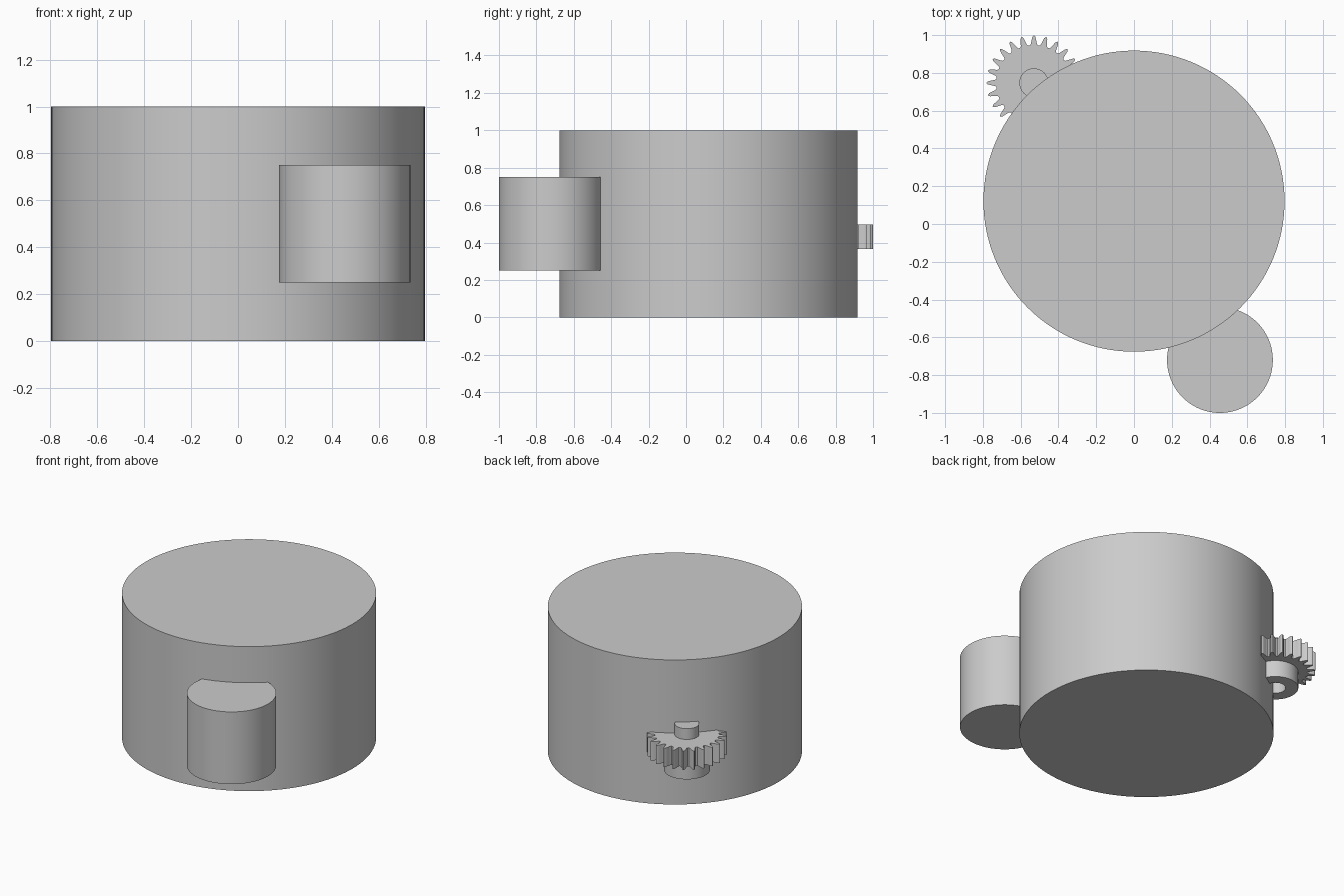
import bpy, bmesh, math

old = bpy.data.objects.get("Cube")
if old:
    bpy.data.objects.remove(old, do_unlink=True)

grey = bpy.data.materials.new("plain_grey")
grey.use_nodes = True
GREY = (0.6, 0.6, 0.6, 1)
grey.diffuse_color = GREY
grey.node_tree.nodes["Principled BSDF"].inputs["Base Color"].default_value = GREY


def finish(name, bm, location):
    bmesh.ops.recalc_face_normals(bm, faces=bm.faces)
    mesh = bpy.data.meshes.new(name)
    bm.to_mesh(mesh)
    bm.free()
    mesh.materials.append(grey)
    obj = bpy.data.objects.new(name, mesh)
    obj.location = location
    bpy.context.collection.objects.link(obj)
    bpy.ops.object.select_all(action="DESELECT")
    obj.select_set(True)
    bpy.context.view_layer.objects.active = obj
    bpy.ops.object.shade_smooth_by_angle(angle=math.radians(30))
    return obj


def lathe(name, profile, location, sides):
    """Revolve (radius, height) points about z; the ends are capped."""
    bm = bmesh.new()
    rings = []
    for r, z in profile:
        angles = [math.tau * i / sides for i in range(sides)]
        rings.append([bm.verts.new((r * math.cos(a), r * math.sin(a), z)) for a in angles])
    for low, high in zip(rings, rings[1:]):
        for i in range(sides):
            j = (i + 1) % sides
            bm.faces.new((low[i], low[j], high[j], high[i]))
    bm.faces.new(rings[0])
    bm.faces.new(rings[-1])
    return finish(name, bm, location)


def gear(name, teeth, tooth, bottom, top, location):
    """Repeat one tooth outline (pitch fraction, radius) and extrude it."""
    bm = bmesh.new()
    outline = []
    for i in range(teeth):
        for offset, r in tooth:
            a = math.tau * (i + offset) / teeth
            outline.append(bm.verts.new((r * math.cos(a), r * math.sin(a), bottom)))
    base = bm.faces.new(outline)
    result = bmesh.ops.extrude_face_region(bm, geom=[base], use_keep_orig=True)
    moved = [v for v in result["geom"] if isinstance(v, bmesh.types.BMVert)]
    bmesh.ops.translate(bm, verts=moved, vec=(0, 0, top - bottom))
    return finish(name, bm, location)


# Large drum and the smaller drum set into its front
lathe("main_drum", [(0.797, 0), (0.797, 1)], (0, 0.121, 0), 128)
lathe("side_drum", [(0.28, 0.25), (0.28, 0.75)], (0.455, -0.72, 0), 96)

# Toothed wheel with narrow, rounded teeth
axis = (-0.53, 0.747, 0)
half = [(0.06, 0.249), (0.13, 0.243), (0.22, 0.223), (0.31, 0.206), (0.4, 0.2)]
tooth = [(-o, r) for o, r in reversed(half)] + [(0, 0.252)] + half
gear("gear_wheel", 24, tooth, 0.365, 0.495, axis)

# Stepped hub: bored wide boss below the wheel, solid narrow shaft above
lathe("gear_hub", [(0.065, 0.35), (0.065, 0.25), (0.144, 0.25), (0.144, 0.43),
                   (0.077, 0.43), (0.077, 0.57)], axis, 64)
